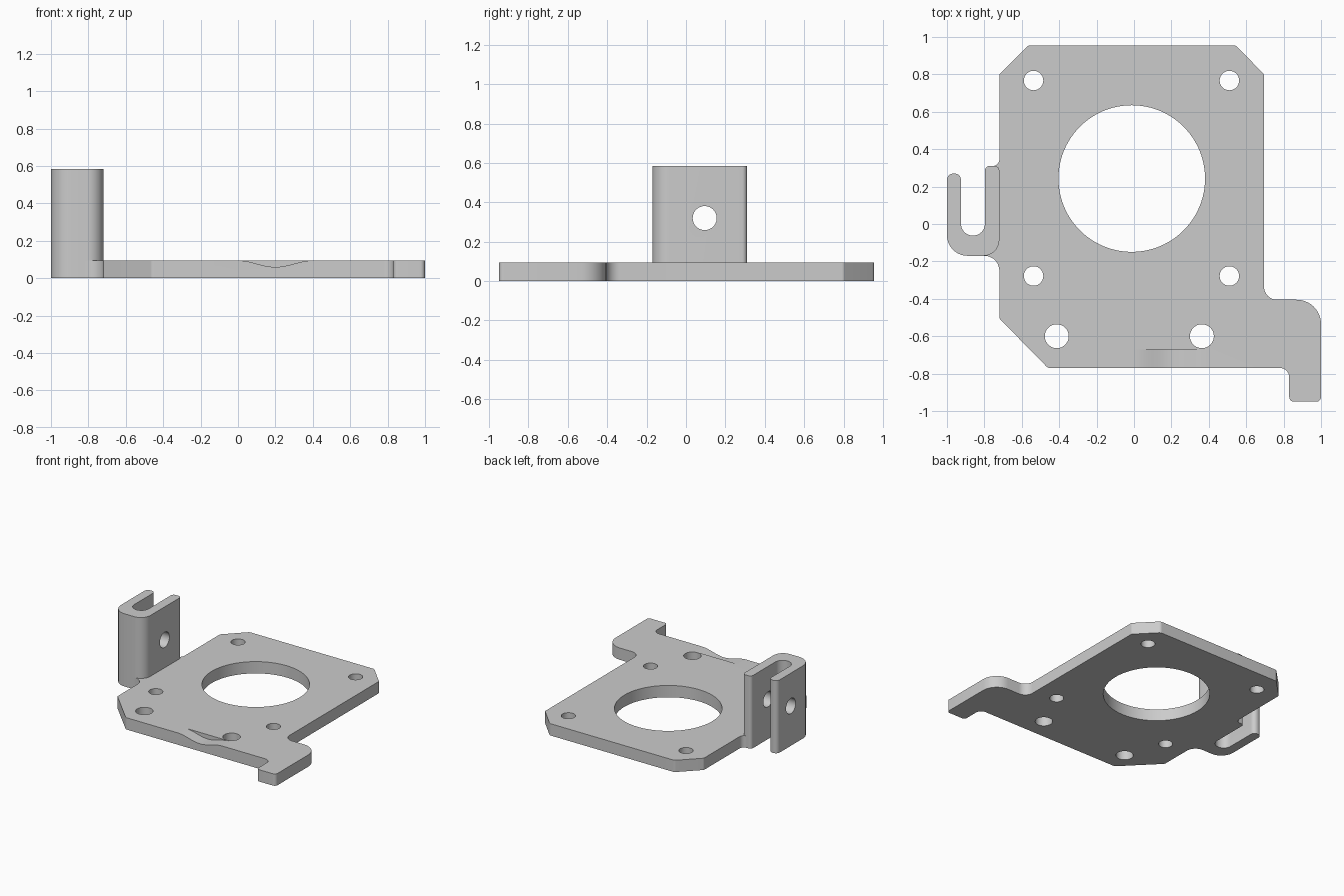
import bpy
import bmesh
import math
from mathutils import Matrix, Vector

if "Cube" in bpy.data.objects:
    bpy.data.objects.remove(bpy.data.objects["Cube"], do_unlink=True)

THICK = 0.095
CLIP_TOP = 0.585

# Single bare metal colour
metal = bpy.data.materials.new("grey metal")
metal.use_nodes = True
grey = (0.6, 0.6, 0.6, 1)
metal.diffuse_color = grey
metal.node_tree.nodes["Principled BSDF"].inputs["Base Color"].default_value = grey


def rounded(corners, steps=10):
    """Outline from (x, y, radius) corners, each replaced by a tangent arc."""
    out = []
    for i, (x, y, r) in enumerate(corners):
        p = Vector((x, y))
        if r == 0:
            out.append(p)
            continue
        a = (Vector(corners[i - 1][:2]) - p).normalized()
        b = (Vector(corners[(i + 1) % len(corners)][:2]) - p).normalized()
        half = a.angle(b) / 2
        centre = p + (a + b).normalized() * (r / math.sin(half))
        start = p + a * (r / math.tan(half)) - centre
        end = p + b * (r / math.tan(half)) - centre
        sweep = start.angle_signed(end)
        for k in range(steps + 1):
            out.append(centre + Matrix.Rotation(-sweep * k / steps, 2) @ start)
    return out


def circle(x, y, r, n=64):
    return [Vector((x + r * math.cos(math.tau * k / n),
                    y + r * math.sin(math.tau * k / n))) for k in range(n)]


def prism(name, outline, low, high, turn=Matrix()):
    """Extrude a flat outline between two heights, then turn it."""
    bm = bmesh.new()
    face = bm.faces.new([bm.verts.new((p.x, p.y, low)) for p in outline])
    grown = bmesh.ops.extrude_face_region(bm, geom=[face])
    top = [v for v in grown["geom"] if isinstance(v, bmesh.types.BMVert)]
    bmesh.ops.translate(bm, verts=top, vec=(0, 0, high - low))
    bm.transform(turn)
    bmesh.ops.recalc_face_normals(bm, faces=bm.faces)
    mesh = bpy.data.meshes.new(name)
    bm.to_mesh(mesh)
    bm.free()
    mesh.materials.append(metal)
    ob = bpy.data.objects.new(name, mesh)
    bpy.context.collection.objects.link(ob)
    return ob


def activate(ob):
    bpy.ops.object.select_all(action='DESELECT')
    ob.select_set(True)
    bpy.context.view_layer.objects.active = ob


def cut(ob, cutter):
    mod = ob.modifiers.new("cut", 'BOOLEAN')
    mod.operation = 'DIFFERENCE'
    mod.solver = 'EXACT'
    mod.object = cutter
    activate(ob)
    bpy.ops.object.modifier_apply(modifier=mod.name)
    bpy.data.objects.remove(cutter, do_unlink=True)


# Base plate with chamfered corners, front foot and a root for the clip
plate = prism("base_plate", rounded([
    (-0.46, -0.77, 0.03), (0.83, -0.77, 0.05), (0.83, -0.95, 0.025),
    (1.0, -0.95, 0.025), (1.0, -0.405, 0.13), (0.695, -0.405, 0.07),
    (0.695, 0.80, 0.02), (0.545, 0.955, 0.03), (-0.565, 0.955, 0.03),
    (-0.72, 0.80, 0.02), (-0.72, 0.31, 0.035), (-0.76, 0.31, 0),
    (-0.76, -0.13, 0), (-0.82, -0.13, 0), (-0.82, -0.17, 0),
    (-0.72, -0.17, 0.08), (-0.72, -0.505, 0.02)]), 0, THICK)

# Centre bore, four mounting holes and two front holes
holes = [(-0.012, 0.243, 0.392)]
holes += [(x, y, 0.052) for x in (-0.537, 0.51) for y in (0.767, -0.278)]
holes += [(x, -0.60, 0.064) for x in (-0.413, 0.363)]
for x, y, r in holes:
    cut(plate, prism("hole_cutter", circle(x, y, r, 96 if r > 0.2 else 40), -0.1, 0.3))

# Shallow wavy dip in the front edge
upright = Matrix.Rotation(math.pi / 2, 4, 'X')
dip = [Vector((0.4 * k / 24,
               THICK - 0.0175 * (1 - math.cos(math.tau * k / 24)))) for k in range(25)]
dip += [Vector((0.4, 0.2)), Vector((0, 0.2))]
cut(plate, prism("dip_cutter", dip, 0.67, 0.9, upright))

# Upright U-shaped clip on the right side
clip = prism("side_clip", rounded([
    (-1.0, -0.17, 0.11), (-0.72, -0.17, 0.085), (-0.72, 0.31, 0.025),
    (-0.797, 0.31, 0.025), (-0.797, -0.062, 0.0635), (-0.925, -0.062, 0.0635),
    (-0.925, 0.27, 0.035), (-1.0, 0.27, 0.035)]), 0, CLIP_TOP)

# Pin hole through both clip arms
sideways = Matrix.Rotation(-math.pi / 2, 4, 'Y')
cut(clip, prism("pin_cutter", circle(0.32, 0.095, 0.061, 40), 0.6, 1.2, sideways))

for ob in (plate, clip):
    activate(ob)
    bpy.ops.object.shade_smooth_by_angle(angle=math.radians(30))
